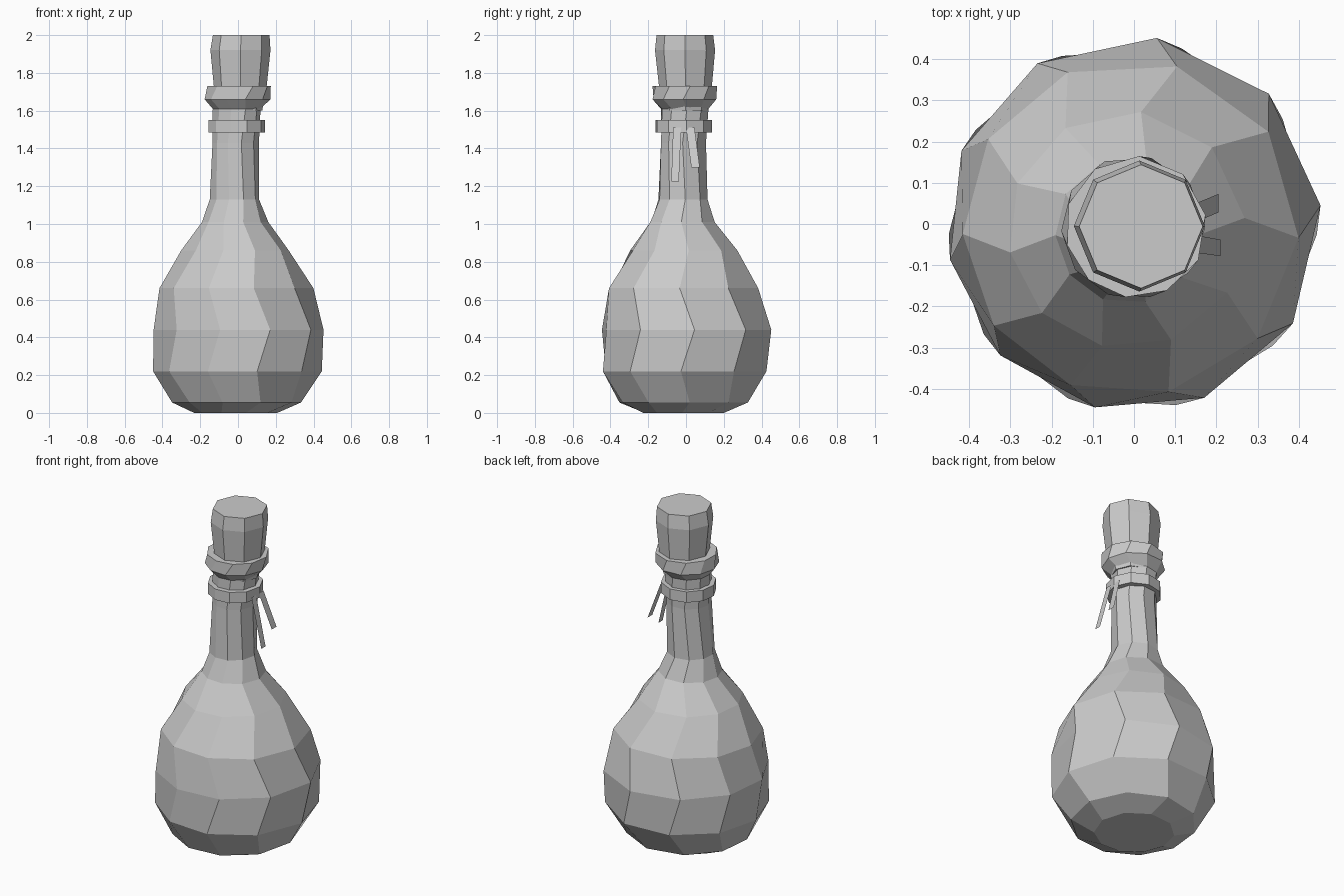
import bpy, bmesh
from math import sin, cos, radians

if "Cube" in bpy.data.objects:
    bpy.data.objects.remove(bpy.data.objects["Cube"])

# slightly uneven ten-sided cross-section, as angles in degrees
TEN = [5.7, 44, 83, 121, 157, 191, 224.5, 258, 292, 328]
EIGHT = [i * 45 for i in range(8)]


def lathe(name, rings, angles, closed_loop=False):
    """Loft rings given as (z, radius, centre x, centre y, twist)."""
    bm = bmesh.new()
    loops = []
    for z, r, cx, cy, twist in rings:
        loops.append([bm.verts.new((cx + r * cos(radians(a + twist)),
                                    cy + r * sin(radians(a + twist)), z))
                      for a in angles])
    n = len(angles)
    pairs = list(zip(loops, loops[1:]))
    if closed_loop:
        pairs.append((loops[-1], loops[0]))
    else:
        bm.faces.new(loops[0][::-1])
        bm.faces.new(loops[-1])
    for low, high in pairs:
        for i in range(n):
            j = (i + 1) % n
            bm.faces.new((low[i], low[j], high[j], high[i]))
    return finish(name, bm)


def finish(name, bm):
    bmesh.ops.recalc_face_normals(bm, faces=bm.faces[:])
    mesh = bpy.data.meshes.new(name)
    bm.to_mesh(mesh)
    bm.free()
    obj = bpy.data.objects.new(name, mesh)
    bpy.context.collection.objects.link(obj)
    return obj


# bottle body, neck and flared lip with alternating twist
lathe("bottle", [
    (0.0, 0.22, -0.012, -0.012, -8),
    (0.055, 0.345, -0.01, -0.015, 0),
    (0.22, 0.447, -0.003, -0.005, -8.5),
    (0.44, 0.455, 0, 0, 0),
    (0.66, 0.408, -0.008, -0.01, -9),
    (0.86, 0.288, -0.018, -0.014, 0),
    (1.01, 0.176, -0.015, -0.018, -8),
    (1.13, 0.132, -0.02, -0.017, 0),
    (1.43, 0.123, -0.012, -0.013, -8),
    (1.61, 0.128, -0.008, -0.008, 0),
    (1.66, 0.174, -0.003, -0.008, -8),
    (1.73, 0.172, 0.004, -0.007, 4),
    (1.73, 0.14, 0.006, -0.004, 4),
], TEN)

# tied band around the neck
lathe("neck_band", [
    (1.485, 0.152, -0.008, -0.012, 0),
    (1.55, 0.152, -0.008, -0.012, 0),
    (1.55, 0.118, -0.008, -0.012, 0),
    (1.485, 0.118, -0.008, -0.012, 0),
], TEN, closed_loop=True)

# octagonal stopper
lathe("cork", [
    (1.60, 0.118, 0.01, -0.003, 0),
    (1.73, 0.14, 0.012, -0.003, 0),
    (1.92, 0.159, 0.013, -0.005, 0),
    (2.0, 0.150, 0.017, -0.006, 0),
], EIGHT)


# flat ribbon tails hanging from the band
def tail(name, top, bottom):
    bm = bmesh.new()
    (x0, z0, a0, b0), (x1, z1, a1, b1) = top, bottom
    bm.faces.new([bm.verts.new(p) for p in
                  ((x0, a0, z0), (x1, a1, z1), (x1, b1, z1), (x0, b0, z0))])
    finish(name, bm)


tail("ribbon_tail_long", (0.138, 1.51, -0.068, -0.025), (0.21, 1.225, -0.078, -0.038))
tail("ribbon_tail_short", (0.138, 1.51, 0.0, 0.045), (0.205, 1.30, 0.028, 0.073))
